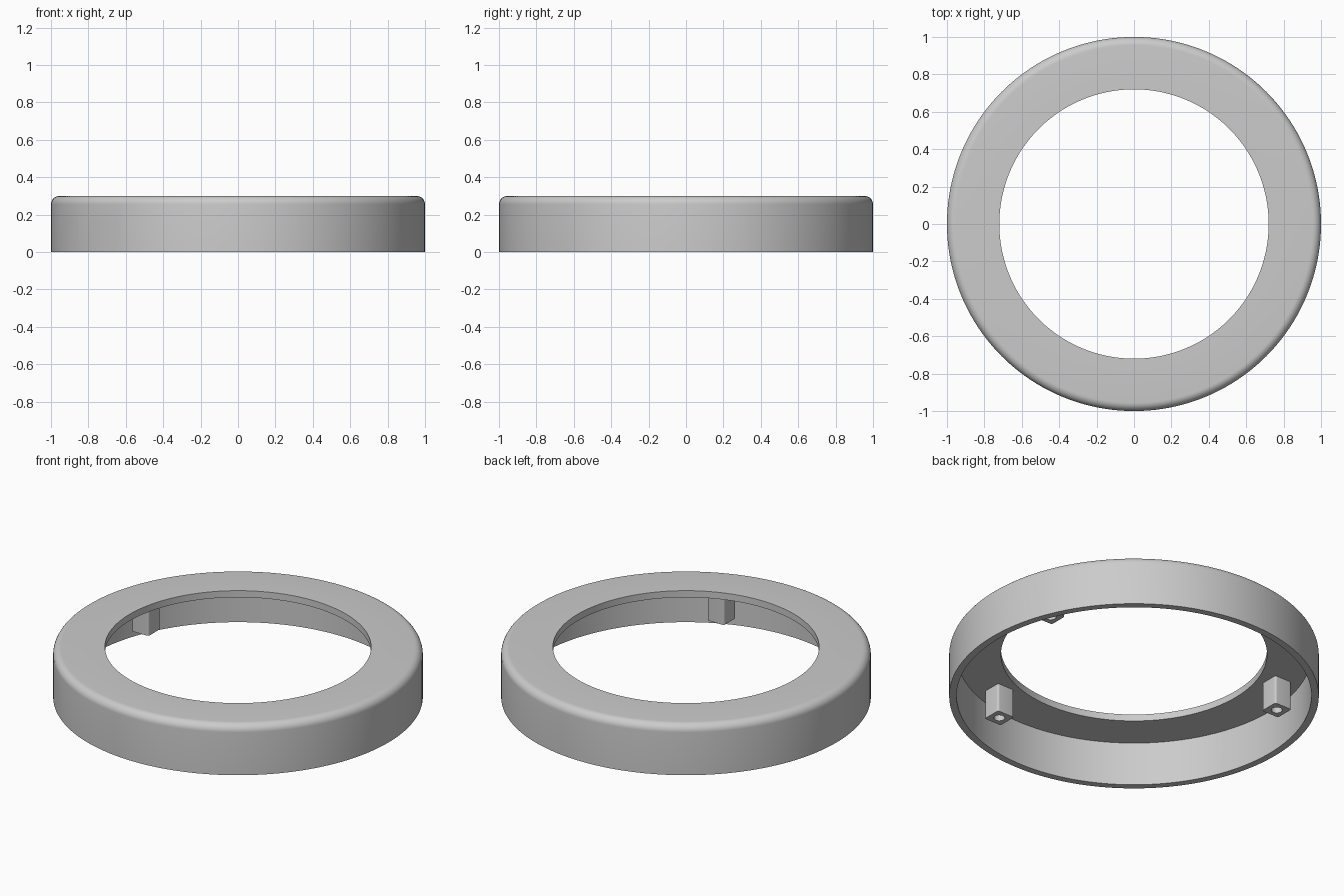
import bpy, bmesh, math
from mathutils import Matrix

if "Cube" in bpy.data.objects:
    bpy.data.objects.remove(bpy.data.objects["Cube"], do_unlink=True)

SEGMENTS = 160
HEIGHT, PLATE_Z = 0.30, 0.26
OUTER, INNER, OPENING, FILLET = 1.0, 0.96, 0.72, 0.045

grey = bpy.data.materials.new("plain_grey")
grey.use_nodes = True
grey.diffuse_color = (0.6, 0.6, 0.6, 1)
grey.node_tree.nodes["Principled BSDF"].inputs["Base Color"].default_value = grey.diffuse_color


def make_object(name, bm):
    bmesh.ops.recalc_face_normals(bm, faces=bm.faces)
    mesh = bpy.data.meshes.new(name)
    bm.to_mesh(mesh)
    bm.free()
    mesh.materials.append(grey)
    obj = bpy.data.objects.new(name, mesh)
    bpy.context.collection.objects.link(obj)
    return obj


def lathe(name, profile):
    """Spin a closed (radius, z) profile around the z axis."""
    bm = bmesh.new()
    rings = []
    for i in range(SEGMENTS):
        a = math.tau * i / SEGMENTS
        rings.append([bm.verts.new((r * math.cos(a), r * math.sin(a), z)) for r, z in profile])
    for i, ring in enumerate(rings):
        after = rings[(i + 1) % SEGMENTS]
        for j in range(len(profile)):
            k = (j + 1) % len(profile)
            bm.faces.new((ring[j], after[j], after[k], ring[k]))
    return make_object(name, bm)


def box(name, size, axis, radius, matrix):
    """Box with its edges along one axis rounded."""
    bm = bmesh.new()
    bmesh.ops.create_cube(bm, size=1, matrix=Matrix.Diagonal((*size, 1)))
    edges = [e for e in bm.edges
             if abs((e.verts[0].co - e.verts[1].co).normalized()[axis]) > 0.9]
    bmesh.ops.bevel(bm, geom=edges, offset=radius, segments=6, profile=0.5, affect='EDGES')
    bm.transform(matrix)
    return make_object(name, bm)


def cut(target, cutter):
    cutter.hide_render = True
    cutter.hide_viewport = False
    mod = target.modifiers.new("cut", 'BOOLEAN')
    mod.operation, mod.solver, mod.object = 'DIFFERENCE', 'EXACT', cutter
    bpy.context.view_layer.objects.active = target
    bpy.ops.object.modifier_apply(modifier=mod.name)
    bpy.data.objects.remove(cutter, do_unlink=True)


def smooth(obj):
    bpy.ops.object.select_all(action='DESELECT')
    obj.select_set(True)
    bpy.context.view_layer.objects.active = obj
    bpy.ops.object.shade_smooth_by_angle(angle=math.radians(30))


# Ring shell: outer wall, rounded top edge, flat top plate with a round opening
profile = [(INNER, 0), (OUTER, 0)]
for i in range(9):
    a = math.pi / 2 * i / 8
    profile.append((OUTER - FILLET + FILLET * math.cos(a),
                    HEIGHT - FILLET + FILLET * math.sin(a)))
profile += [(OPENING, HEIGHT), (OPENING, PLATE_Z), (INNER, PLATE_Z)]
shell = lathe("ring_shell", profile)

# Two rounded port slots through the wall: angle, width, height, centre z, corner radius
for angle, width, height, z, radius in [(224.3, 0.222, 0.085, 0.123, 0.03),
                                        (205.6, 0.19, 0.075, 0.122, 0.018)]:
    place = Matrix.Rotation(math.radians(angle), 4, 'Z') @ Matrix.Translation((0.98, 0, z))
    cut(shell, box("slot_cutter", (0.3, width, height), 0, radius, place))
smooth(shell)

# Three square screw posts hanging from the top plate, each with a blind hole
POST_Z = 0.09
for name, x, y in [("left_screw_post", 0.795, 0.245),
                   ("right_screw_post", -0.79, 0.26),
                   ("front_screw_post", 0.305, -0.77)]:
    top = PLATE_Z + 0.005
    post = box(name, (0.112, 0.112, top - POST_Z), 2, 0.012,
               Matrix.Translation((x, y, (top + POST_Z) / 2)))
    bm = bmesh.new()
    bmesh.ops.create_cone(bm, cap_ends=True, segments=32, radius1=0.03, radius2=0.03,
                          depth=0.2, matrix=Matrix.Translation((x, y, POST_Z + 0.02)))
    cut(post, make_object("hole_cutter", bm))
    smooth(post)
